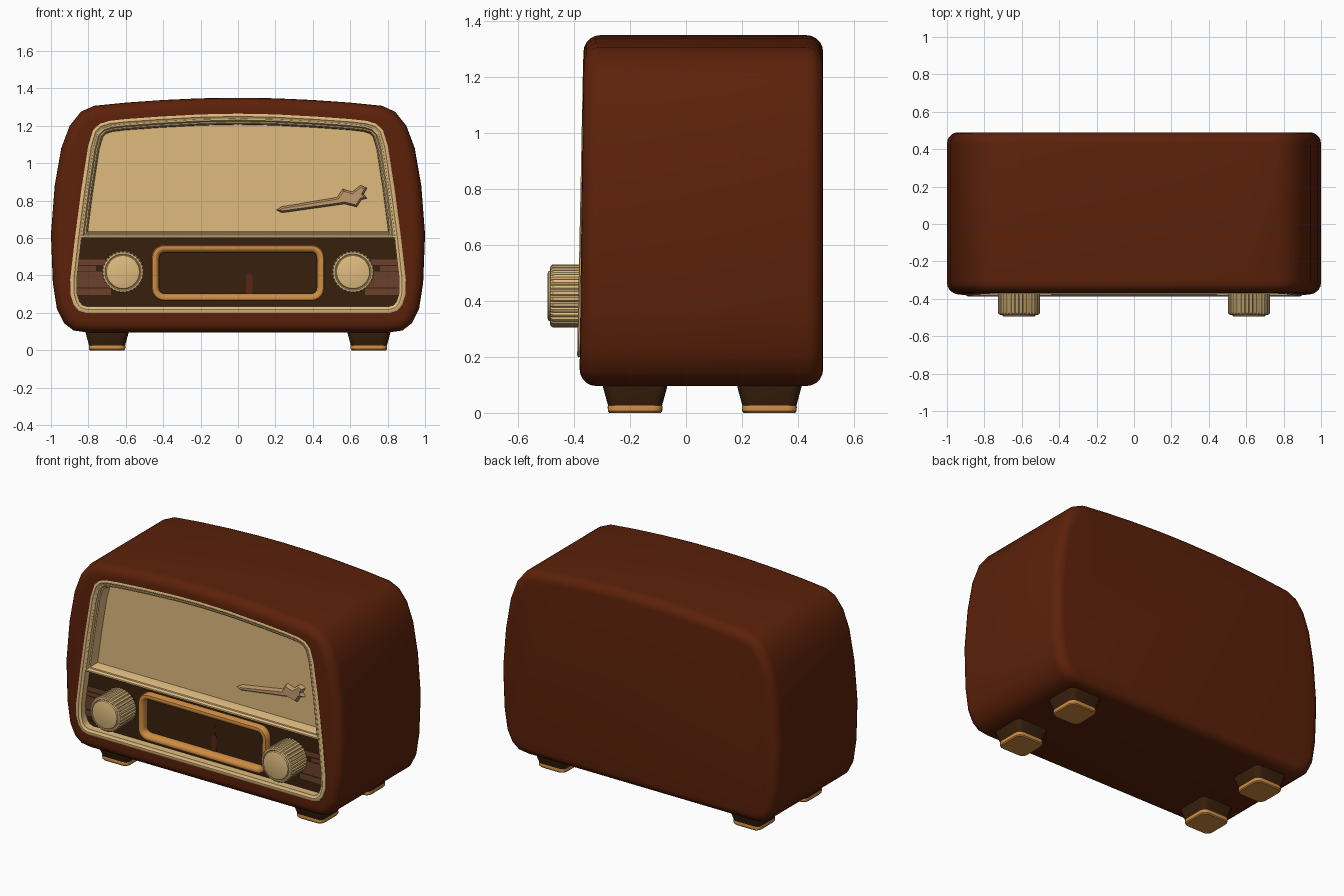
import bpy, bmesh, math
from mathutils import Vector

if "Cube" in bpy.data.objects:
    bpy.data.objects.remove(bpy.data.objects["Cube"])


def material(name, rgb):
    lin = [(c / 255 / 12.92) if c < 11 else ((c / 255 + 0.055) / 1.055) ** 2.4 for c in rgb]
    m = bpy.data.materials.new(name)
    m.use_nodes = True
    m.diffuse_color = (*lin, 1)
    m.node_tree.nodes["Principled BSDF"].inputs["Base Color"].default_value = (*lin, 1)
    return m


MAHOGANY = material("mahogany", (92, 33, 10))
CREAM = material("cream", (224, 188, 128))
CLOTH = material("grille cloth", (222, 186, 126))
DARK = material("dark brown", (56, 32, 12))
COPPER = material("copper", (206, 140, 66))
DIAL = material("dial olive", (153, 143, 102))
BRONZE = material("bronze", (194, 153, 110))
RUST = material("worn brown", (106, 63, 42))
NEEDLE = material("needle red brown", (92, 36, 16))


def mirrored(half):
    """Closed clockwise outline from its right half."""
    return half + [(-x, z) for x, z in reversed(half[1:-1])]


def inset(pts, d):
    """Move every edge of a clockwise outline inward by d."""
    out = []
    for i, p in enumerate(pts):
        p = Vector(p)
        a = (p - Vector(pts[i - 1])).normalized()
        b = (Vector(pts[(i + 1) % len(pts)]) - p).normalized()
        na, nb = Vector((a.y, -a.x)), Vector((b.y, -b.x))
        out.append(p + (na + nb) * d / max(1 + na.dot(nb), 0.3))
    return out


def front(pts, depth, shrink=0, base=-0.392, lean=0.02):
    """Ring lying at a depth behind a slightly leaning front plane."""
    return [(x, base + lean * z + depth, z) for x, z in inset(pts, shrink)]


def rounded(w, h, r, cx=0, cz=0, n=5):
    """Clockwise rounded rectangle."""
    pts = []
    for k, (sx, sz) in enumerate([(1, 1), (1, -1), (-1, -1), (-1, 1)]):
        for i in range(n + 1):
            a = math.pi / 2 * (1 - k - i / n)
            pts.append((cx + sx * (w / 2 - r) + r * math.cos(a),
                        cz + sz * (h / 2 - r) + r * math.sin(a)))
    return pts


def loft(name, rings, mat, closed=False, smooth=35):
    bm = bmesh.new()
    loops = [[bm.verts.new(p) for p in ring] for ring in rings]
    pairs = list(zip(loops, loops[1:])) + ([(loops[-1], loops[0])] if closed else [])
    for a, b in pairs:
        for i in range(len(a)):
            bm.faces.new((a[i - 1], a[i], b[i], b[i - 1]))
    if not closed:
        bm.faces.new(loops[0])
        bm.faces.new(loops[-1])
    bmesh.ops.recalc_face_normals(bm, faces=bm.faces)
    mesh = bpy.data.meshes.new(name)
    bm.to_mesh(mesh)
    bm.free()
    ob = bpy.data.objects.new(name, mesh)
    bpy.context.collection.objects.link(ob)
    mesh.materials.append(mat)
    bpy.ops.object.select_all(action="DESELECT")
    ob.select_set(True)
    bpy.context.view_layer.objects.active = ob
    bpy.ops.object.shade_smooth_by_angle(angle=math.radians(smooth))


def plate(name, pts, depth, thick, mat):
    loft(name, [front(pts, depth), front(pts, depth - thick)], mat)


def strip(name, x0, x1, z0, z1, depth, mat):
    plate(name, [(x0, z1), (x1, z1), (x1, z0), (x0, z0)], depth, 0.006, mat)


# Outlines
cabinet = mirrored([(0, 1.35), (0.2, 1.347), (0.4, 1.338), (0.6, 1.324), (0.77, 1.307),
                    (0.84, 1.275), (0.9, 1.2), (0.945, 1.08), (0.98, 0.88), (1, 0.62),
                    (0.99, 0.36), (0.968, 0.22), (0.93, 0.145), (0.88, 0.106), (0.81, 0.096),
                    (0, 0.096)])
opening = mirrored([(0, 1.265), (0.2, 1.261), (0.42, 1.249), (0.6, 1.236), (0.69, 1.226),
                    (0.74, 1.21), (0.775, 1.175), (0.8, 1.09), (0.835, 0.85), (0.868, 0.6),
                    (0.893, 0.38), (0.892, 0.3), (0.875, 0.245), (0.85, 0.215), (0.81, 0.203),
                    (0, 0.203)])
grille = mirrored([(0, 1.243), (0.2, 1.239), (0.42, 1.227), (0.6, 1.214), (0.68, 1.205),
                   (0.725, 1.19), (0.755, 1.16), (0.778, 1.08), (0.813, 0.85), (0.845, 0.598),
                   (0, 0.598)])
lower = mirrored([(0, 0.615), (0.85, 0.615), (0.88, 0.38), (0.875, 0.29), (0.85, 0.235),
                  (0.81, 0.222), (0, 0.222)])

# Cabinet shell with rounded rims and a recessed front
R = 0.06
arc = [(R * (1 - math.sin(t)), R * (1 - math.cos(t)))
       for t in [math.pi / 2 * i / 5 for i in range(6)]]
face = dict(base=-0.382, lean=0.012)
rings = [[(x, 0.49 - d, z) for x, z in inset(cabinet, s)] for d, s in reversed(arc)]
rings += [front(cabinet, d, s, **face) for d, s in arc]
rings += [front(opening, 0, **face), front(opening, 0.13, **face)]
loft("cabinet", rings, MAHOGANY)

# Cream trim around the opening, and deep grille surround with its lower bar
loft("front_trim", [front(opening, d, s) for s, d in
     [(-0.004, 0.05), (-0.004, 0.003), (0.002, -0.001), (0.015, -0.001), (0.02, 0.004),
      (0.031, 0.007), (0.031, 0.1)]], CREAM, closed=True)
loft("grille_surround", [front(grille, d, s) for s, d in
     [(0, 0.1), (0, 0.01), (0.005, 0.005), (0.013, 0.006), (0.02, 0.022), (0.027, 0.024),
      (0.034, 0.045), (0.038, 0.1)]], CREAM, closed=True)
plate("grille_panel", inset(grille, 0.01), 0.1, 0.015, CLOTH)
plate("control_panel", lower, 0.1, 0.045, DARK)

# Worn patches on the control panel
for side, word in ((-1, "right"), (1, "left")):
    for i, (x, z0, z1) in enumerate([(0.71, 0.455, 0.485), (0.76, 0.425, 0.45),
                                     (0.7, 0.39, 0.42), (0.66, 0.335, 0.39),
                                     (0.68, 0.295, 0.33)]):
        a, b = sorted((side * x, side * 0.862))
        strip(f"{word}_worn_patch_{i}", a, b, z0, z1, 0.057, RUST)

# Dial with bezel, scale line and needle
window = rounded(0.925, 0.302, 0.07, 0, 0.413)
loft("dial_bezel", [front(window, d, s) for s, d in
     [(0, 0.08), (0, 0.022), (0.006, 0.013), (0.016, 0.01), (0.027, 0.013), (0.036, 0.022),
      (0.041, 0.04), (0.041, 0.08)]], COPPER, closed=True)
plate("dial_face", inset(window, 0.03), 0.08, 0.02, DIAL)
strip("scale_line", -0.34, 0.31, 0.4, 0.409, 0.062, DARK)
plate("needle_base", rounded(0.034, 0.108, 0.012, 0.06, 0.353, 2), 0.061, 0.009, NEEDLE)
plate("needle_tip", [(0.06, 0.485), (0.068, 0.45), (0.066, 0.4), (0.054, 0.4), (0.052, 0.45)],
      0.061, 0.007, DARK)


# Fluted knobs
def knob_ring(cx, y, r, flute=0):
    ring = []
    for i in range(128):
        a = math.tau * i / 128
        reach = r - flute * (i % 4 == 0)
        ring.append((cx + reach * math.cos(a), y, 0.418 + reach * math.sin(a)))
    return ring


for cx, word in ((-0.615, "right"), (0.615, "left")):
    loft(f"{word}_knob", [knob_ring(cx, *p) for p in
         [(-0.32, 0.113, 0.006), (-0.476, 0.113, 0.006), (-0.484, 0.107, 0.003),
          (-0.486, 0.097), (-0.483, 0.094), (-0.483, 0.091), (-0.492, 0.088),
          (-0.495, 0.08)]], CREAM)

# Winged ornament on the grille
ornament = [(0.205, 0.75), (0.235, 0.768), (0.53, 0.818), (0.56, 0.862), (0.61, 0.847),
            (0.655, 0.882), (0.69, 0.868), (0.672, 0.835), (0.69, 0.812), (0.66, 0.805),
            (0.635, 0.766), (0.57, 0.782), (0.235, 0.735)]
loft("ornament", [front(ornament, 0.09), front(ornament, 0.075),
                  front(ornament, 0.06, 0.01)], BRONZE, smooth=50)

# Feet with copper pads
for cx, wx in ((-0.7, "right"), (0.7, "left")):
    for cy, wy in ((-0.182, "front"), (0.298, "rear")):
        def foot(w, z):
            return [(x, y, z) for x, y in rounded(w, w, 0.035, cx, cy)]
        loft(f"{wy}_{wx}_foot", [foot(0.235, 0.12), foot(0.228, 0.09), foot(0.192, 0.024)], DARK)
        loft(f"{wy}_{wx}_foot_pad", [foot(0.192, 0.028), foot(0.196, 0.022), foot(0.194, 0.006),
                                     foot(0.184, 0)], COPPER)
